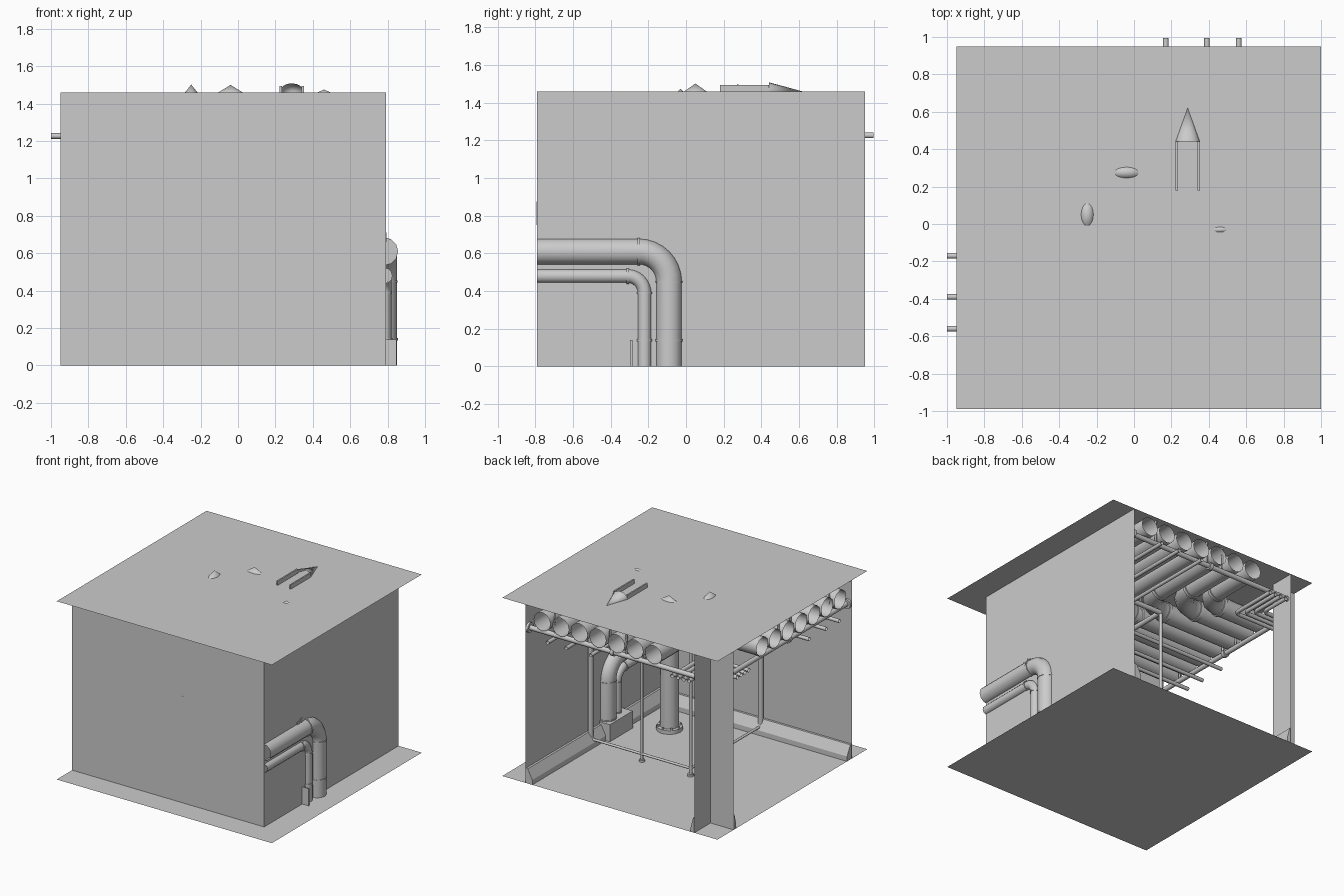
import bpy, bmesh, math
from mathutils import Vector, Matrix

if "Cube" in bpy.data.objects:
    bpy.data.objects.remove(bpy.data.objects["Cube"])

H = 1.46   # ceiling height


def finish(ob, angle=40):
    bpy.ops.object.select_all(action='DESELECT')
    ob.select_set(True)
    bpy.context.view_layer.objects.active = ob
    if ob.type == 'CURVE':
        bpy.ops.object.convert(target='MESH')
    bpy.ops.object.shade_smooth_by_angle(angle=math.radians(angle))
    return ob


def rounded(pts, R, n=8):
    """Replace right-angle corners of a path with arcs."""
    P = [Vector(p) for p in pts]
    out = [P[0]]
    for a, b, c in zip(P, P[1:], P[2:]):
        u, v = (a - b).normalized(), (c - b).normalized()
        o = b + (u + v) * R
        for i in range(n + 1):
            t = math.pi / 2 * i / n
            out.append(o - v * R * math.cos(t) - u * R * math.sin(t))
    return out + [P[-1]]


def tube(name, pts, r, R=0, caps=False, res=4):
    cu = bpy.data.curves.new(name, 'CURVE')
    cu.dimensions = '3D'
    cu.bevel_depth, cu.bevel_resolution, cu.use_fill_caps = r, res, caps
    path = rounded(pts, R) if R else [Vector(p) for p in pts]
    sp = cu.splines.new('POLY')
    sp.points.add(len(path) - 1)
    for q, p in zip(sp.points, path):
        q.co = (*p, 1)
    ob = bpy.data.objects.new(name, cu)
    bpy.context.collection.objects.link(ob)
    return finish(ob)


def ring(name, p, axis, r, w=0.025):
    p, d = Vector(p), Vector(axis) * w / 2
    return tube(name, [p - d, p + d], r, caps=True)


def mesh(name, verts, faces):
    me = bpy.data.meshes.new(name)
    me.from_pydata(verts, [], faces)
    ob = bpy.data.objects.new(name, me)
    bpy.context.collection.objects.link(ob)
    return ob


def box(name, lo, hi):
    bm = bmesh.new()
    bmesh.ops.create_cube(bm, size=1)
    lo, hi = Vector(lo), Vector(hi)
    for v in bm.verts:
        v.co = Vector([lo[i] + (hi[i] - lo[i]) * (v.co[i] + .5) for i in range(3)])
    me = bpy.data.meshes.new(name)
    bm.to_mesh(me)
    ob = bpy.data.objects.new(name, me)
    bpy.context.collection.objects.link(ob)
    return ob


def cone(name, p, r, h, rot=None, scale=(1, 1, 1), seg=16):
    bm = bmesh.new()
    bmesh.ops.create_cone(bm, segments=seg, radius1=r, radius2=0, depth=h, cap_ends=False)
    bmesh.ops.translate(bm, verts=bm.verts, vec=(0, 0, h / 2))
    if rot:
        bmesh.ops.rotate(bm, verts=bm.verts, matrix=rot)
    bmesh.ops.scale(bm, verts=bm.verts, vec=scale)
    bmesh.ops.translate(bm, verts=bm.verts, vec=p)
    me = bpy.data.meshes.new(name)
    bm.to_mesh(me)
    ob = bpy.data.objects.new(name, me)
    bpy.context.collection.objects.link(ob)
    return finish(ob)


def flip(p):
    """Mirror a point across the corridor's diagonal."""
    return (-p[1], -p[0], p[2])


def both(fn, name, pts, *a, **k):
    fn(name, pts, *a, **k)
    fn(name + "_mirrored", [flip(p) for p in pts], *a, **k)


# floor and ceiling
for name, z in (("floor", 0), ("ceiling", H)):
    mesh(name, [(-.95, -.99, z), (1, -.99, z), (1, .95, z), (-.95, .95, z)], [(0, 1, 2, 3)])


# walls: outer pair, and the inner corner of the corridor
def wall(name, pts):
    (a, b) = pts
    mesh(name, [a, b, (b[0], b[1], H), (a[0], a[1], H)], [(0, 1, 2, 3)])


wall("front_wall_left", [(-.95, -.79, 0), (-.185, -.79, 0)])
wall("front_wall_right", [(-.185, -.79, 0), (.79, -.79, 0)])
wall("right_wall", [(.79, -.79, 0), (.79, .95, 0)])
both(wall, "inner_corner_wall", [(-.74, .74, 0), (-.74, .95, 0)])


# sloping skirting along the walls: bottom path, inward offset
def skirting(name, pts):
    a, b, d = (Vector(p) for p in pts)
    up = Vector((0, 0, .12))
    lip = Vector((0, 0, .04))
    prof = [Vector(), d, d + lip, d * .3 + up, up]
    n = len(prof)
    mesh(name, [a + p for p in prof] + [b + p for p in prof],
         [(i, (i + 1) % n, n + (i + 1) % n, n + i) for i in range(n)]
         + [tuple(range(n)), tuple(range(n, 2 * n))])


both(skirting, "skirting", [(.788, -.788, 0), (.788, .95, 0), (-.06, 0, 0)])
both(skirting, "corner_skirting", [(-.738, .738, 0), (-.738, .95, 0), (.03, 0, 0)])

# seven large L-shaped ceiling pipes with jointed elbows
for i in range(7):
    c = .64 - .168 * i
    R = .16 if i == 6 else .24
    z = 1.36
    tube(f"large_pipe_{i}", [(c, .95, z), (c, -c, z), (-.95, -c, z)], .076, R)
    both(lambda n, p: ring(n, p[0], p[1], .084), f"large_pipe_joint_{i}", [(c, -c + R, z), (0, 1, 0)])

# small L-shaped pipes under them
for i, c in enumerate((.56, .39, .17)):
    tube(f"small_pipe_{i}", [(c, .995, 1.227), (c, -c, 1.227), (-1, -c, 1.227)], .015, .05)
for i, c in enumerate((-.54, -.59, -.64, -.69)):
    tube(f"inner_conduit_{i}", [(c, .95, 1.23), (c, -c, 1.23), (-.95, -c, 1.23)], .016, .04)

# support rails carrying the pipes, with wall flanges
for j, (y, end) in enumerate(((.91, -.74), (.14, -.14))):
    both(tube, f"support_rail_{j}", [(.79, y, 1.262), (end, y, 1.262)], .02)
    both(lambda n, p: ring(n, p[0], p[1], .04, .02), f"rail_flange_{j}", [(.78, y, 1.262), (1, 0, 0)])
    for k, x in enumerate((.55, .05, -.1)):
        both(tube, f"rail_hanger_{j}_{k}", [(x, y, 1.26), (x, y, H)], .008)
both(lambda n, p: ring(n, p[0], p[1], .03, .03), "rail_coupling", [(.02, .91, 1.262), (1, 0, 0)])

# slender floor-standing frame: posts and low rail
tube("diagonal_post", [(-.142, .142, 0), (-.142, .142, 1.26)], .013)
ring("diagonal_post_foot", (-.142, .142, .008), (0, 0, 1), .025, .016)
both(tube, "low_rail", [(-.142, .142, .06), (.79, .142, .06)], .01)
both(tube, "wall_post", [(.765, .142, .05), (.765, .142, 1.26)], .02)
both(tube, "middle_post", [(.3, .142, 0), (.3, .142, 1.26)], .01)
both(lambda n, p: ring(n, p[0], p[1], .022, .016), "middle_post_foot", [(.3, .142, .008), (0, 0, 1)])

# vertical riser with floor flange
tube("riser", [(.457, -.44, 0), (.457, -.44, 1.38)], .07)
ring("riser_flange", (.457, -.44, .015), (0, 0, 1), .1, .03)
for i in range(8):
    t = math.tau * i / 8
    ring(f"riser_bolt_{i}", (.457 + .085 * math.cos(t), -.44 + .085 * math.sin(t), .035), (0, 0, 1), .008, .015)

# pair of elbowed pipes half sunk in the right wall
for name, x, y, z, r, R in (("big", .78, -.09, .61, .07, .16), ("slim", .783, -.22, .48, .037, .09)):
    tube(name + "_wall_pipe", [(x, -.79, z), (x, y, z), (x, y, 0)], r, R)
    ring(name + "_wall_pipe_joint_side", (x, y - R, z), (0, 1, 0), r + .006, .014)
    ring(name + "_wall_pipe_joint_low", (x, y, z - R), (0, 0, 1), r + .004, .01)
    ring(name + "_wall_pipe_collar", (x, y, .14), (0, 0, 1), r + .005, .014)
for y, h in ((-.355, .695), (-.31, .71)):
    box("pipe_nub", (.75, y - .013, .66), (.795, y + .013, h))
box("pipe_base_cover", (.69, -.285, 0), (.786, .0, .14))
box("cover_side_plate", (.69, -.297, 0), (.848, -.285, .14))

# thin wall slat showing through the front wall
box("wall_slat", (.04, -.793, .75), (.055, -.77, .875))

# parts breaking through the ceiling
for x in (.228, .346):
    box("roof_trough_side", (x - .006, .18, H - .02), (x + .006, .44, 1.495))
cone("roof_trough_nose", (.287, .44, H), .065, .18, Matrix.Rotation(-math.pi / 2, 3, 'X'), (1, 1, .75))
cone("elbow_peak", (-.04, .275, H), .065, .04, scale=(1, .45, 1))
cone("elbow_peak_mirrored", (-.25, .05, H), .06, .042, scale=(.55, 1, 1))
cone("small_peak", (.46, -.03, H), .035, .015, scale=(1, .4, 1))
